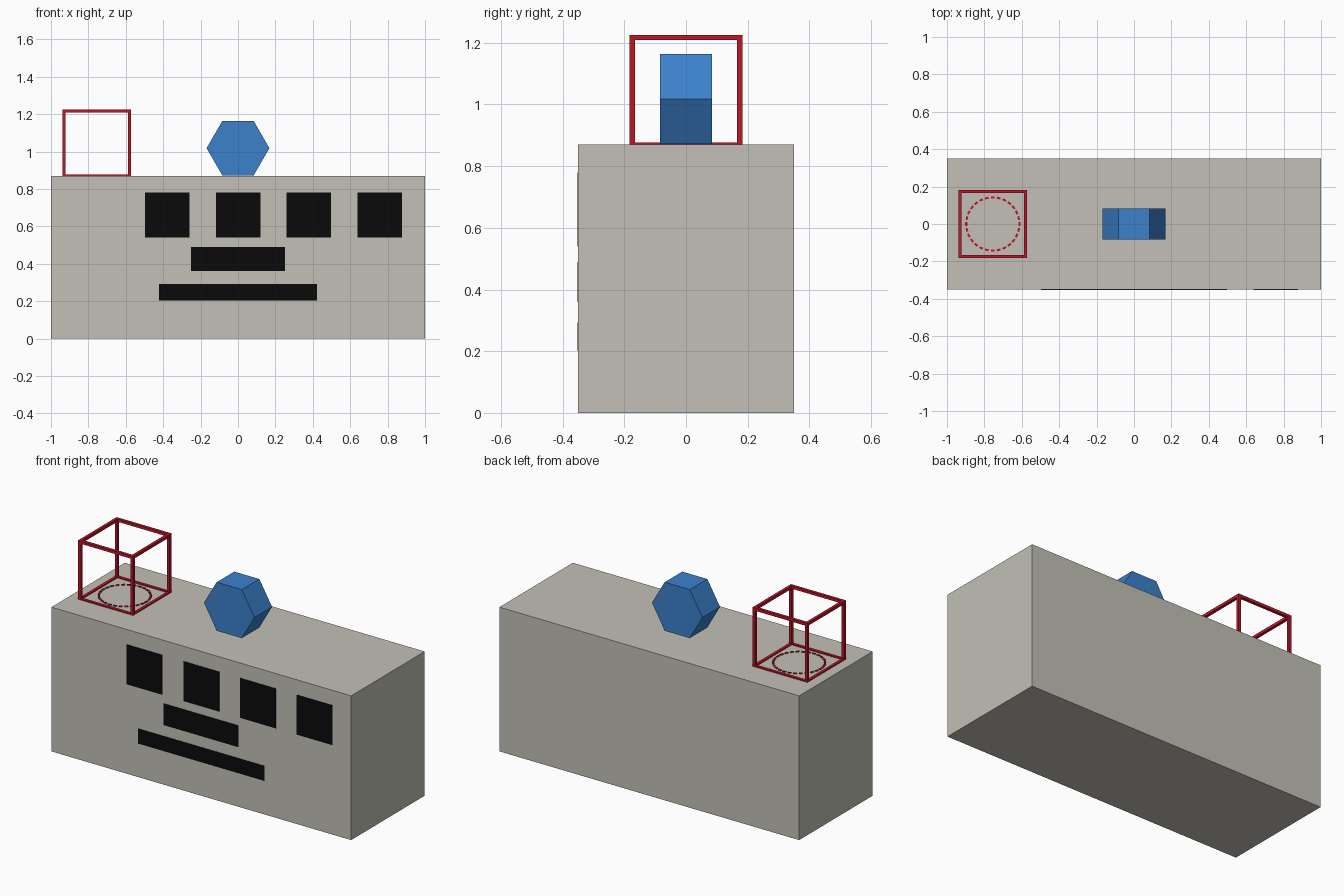
import bpy, bmesh, math
from mathutils import Matrix, Vector

if "Cube" in bpy.data.objects:
    bpy.data.objects.remove(bpy.data.objects["Cube"], do_unlink=True)


def material(name, rgb):
    m = bpy.data.materials.new(name)
    m.use_nodes = True
    m.diffuse_color = (*rgb, 1)
    m.node_tree.nodes["Principled BSDF"].inputs["Base Color"].default_value = (*rgb, 1)
    return m


GREY = material("warm grey", (0.54, 0.53, 0.47))
BLACK = material("black", (0.003, 0.003, 0.003))
BLUE = material("blue", (0.045, 0.22, 0.60))
RED = material("dark red", (0.50, 0.008, 0.02))


def add_box(bm, centre, size, turn=0.0):
    mat = (Matrix.Translation(centre) @ Matrix.Rotation(turn, 4, 'Z')
           @ Matrix.Diagonal((*size, 1)))
    bmesh.ops.create_cube(bm, size=1, matrix=mat)


def finish(bm, name, mat):
    me = bpy.data.meshes.new(name)
    bm.to_mesh(me)
    bm.free()
    me.materials.append(mat)
    ob = bpy.data.objects.new(name, me)
    bpy.context.collection.objects.link(ob)
    return ob


def box(name, centre, size, mat):
    bm = bmesh.new()
    add_box(bm, centre, size)
    return finish(bm, name, mat)


TOP = 0.87      # height of the block
FRONT = -0.35   # front face of the block

# Main block
box("body", (0, 0, TOP / 2), (2, 0.70, TOP), GREY)

# Black panels on the front: a row of four squares, then two strips
for i in range(4):
    box(f"square_panel_{i + 1}", (-0.377 + 0.378 * i, FRONT, 0.66),
        (0.238, 0.004, 0.24), BLACK)
box("upper_strip", (0, FRONT, 0.425), (0.50, 0.004, 0.13), BLACK)
box("lower_strip", (0, FRONT, 0.248), (0.844, 0.004, 0.09), BLACK)

# Hexagonal prism resting on a flat side, its axis along y
bm = bmesh.new()
bmesh.ops.create_cone(bm, cap_ends=True, segments=6, radius1=0.168, radius2=0.168,
                      depth=0.168)
# Put one vertex on the x axis, whatever the starting angle
v = bm.verts[:][0].co
bmesh.ops.rotate(bm, verts=bm.verts, cent=(0, 0, 0),
                 matrix=Matrix.Rotation(-math.atan2(v.y, v.x), 3, 'Z'))
bmesh.ops.rotate(bm, verts=bm.verts, cent=(0, 0, 0),
                 matrix=Matrix.Rotation(math.pi / 2, 3, 'X'))
bmesh.ops.translate(bm, verts=bm.verts, vec=(0, 0, 1.018))
finish(bm, "hexagon_prism", BLUE)

# Open cube frame: four posts, and rails between them at top and bottom
C = Vector((-0.755, 0, 1.043))
S, T = 0.366, 0.017
h, inner = (S - T) / 2, S - 2 * T
bm = bmesh.new()
for a in (-h, h):
    for b in (-h, h):
        add_box(bm, C + Vector((a, b, 0)), (T, T, S))
        add_box(bm, C + Vector((0, a, b)), (inner, T, T))
        add_box(bm, C + Vector((a, 0, b)), (T, inner, T))
finish(bm, "cube_frame", RED)

# Dashed ring on the block inside the frame
DASHES, R = 28, 0.142
bm = bmesh.new()
for i in range(DASHES):
    a = 2 * math.pi * i / DASHES
    add_box(bm, (C.x + R * math.cos(a), R * math.sin(a), TOP + 0.001),
            (0.011, 0.020, 0.006), a)
finish(bm, "dashed_ring", RED)
